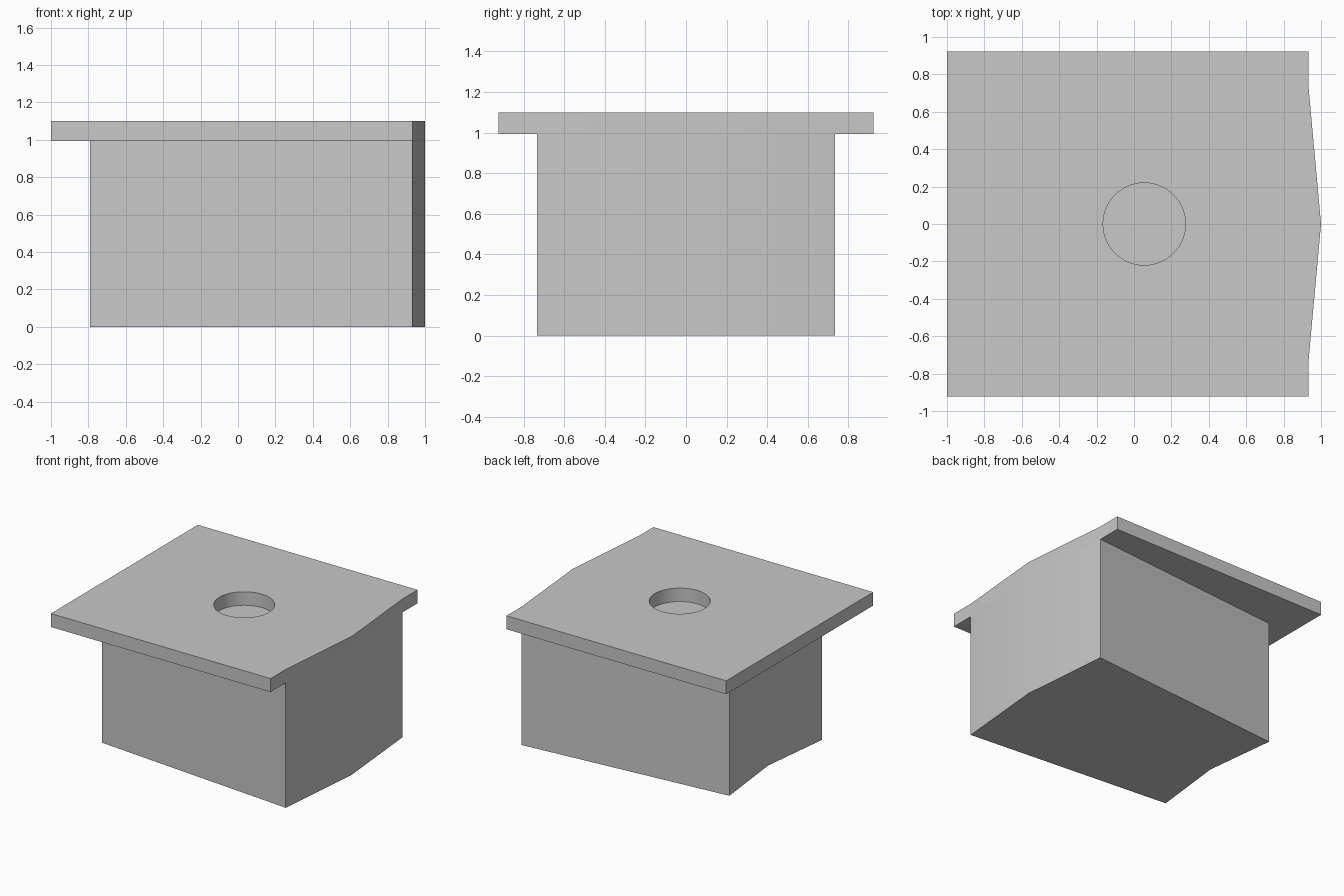
import bpy
import bmesh
import math
from mathutils import Vector

cube = bpy.data.objects.get("Cube")
if cube:
    bpy.data.objects.remove(cube, do_unlink=True)

grey = bpy.data.materials.new("plain grey")
grey.use_nodes = True
COLOUR = (0.58, 0.58, 0.58, 1)
grey.diffuse_color = COLOUR
grey.node_tree.nodes["Principled BSDF"].inputs["Base Color"].default_value = COLOUR


def prism(name, loops, bottom, top):
    """Extrude an outline, with any further loops as holes, from bottom to top."""
    bm = bmesh.new()
    edges = []
    for loop in loops:
        verts = [bm.verts.new((x, y, bottom)) for x, y in loop]
        edges += [bm.edges.new((a, b)) for a, b in zip(verts, verts[1:] + verts[:1])]
    bmesh.ops.triangle_fill(bm, edges=edges, use_beauty=True, use_dissolve=False)
    result = bmesh.ops.extrude_face_region(bm, geom=bm.faces[:], use_keep_orig=True)
    raised = [g for g in result["geom"] if isinstance(g, bmesh.types.BMVert)]
    bmesh.ops.translate(bm, verts=raised, vec=Vector((0, 0, top - bottom)))
    bmesh.ops.recalc_face_normals(bm, faces=bm.faces[:])
    mesh = bpy.data.meshes.new(name)
    bm.to_mesh(mesh)
    bm.free()
    mesh.materials.append(grey)
    obj = bpy.data.objects.new(name, mesh)
    bpy.context.collection.objects.link(obj)
    bpy.ops.object.select_all(action="DESELECT")
    obj.select_set(True)
    bpy.context.view_layer.objects.active = obj
    bpy.ops.object.shade_smooth_by_angle(angle=math.radians(30))


def mirrored(half):
    """Complete an outline across y = 0, keeping points on the axis single."""
    return half + [(x, -y) for x, y in reversed(half) if y != 0]


PEAK, WIDE_END, SIDE = 1.0, 0.933, 0.733
SEAM, TOP = 0.993, 1.1

# Body: wide peaked end, tapering to a narrower end with a shallow notch
body = mirrored([(PEAK, 0), (WIDE_END, SIDE), (-0.79, 0.583), (-0.723, 0)])
prism("body", [body], 0, SEAM)

# Top plate: overhangs three sides, follows the peak, and has a round hole
plate = mirrored([(PEAK, 0), (WIDE_END, SIDE), (WIDE_END, 0.923), (-1, 0.923)])
steps = [math.tau * i / 64 for i in range(64)]
hole = [(0.055 + 0.22 * math.cos(a), 0.22 * math.sin(a)) for a in steps]
prism("top_plate", [plate, hole], SEAM, TOP)
